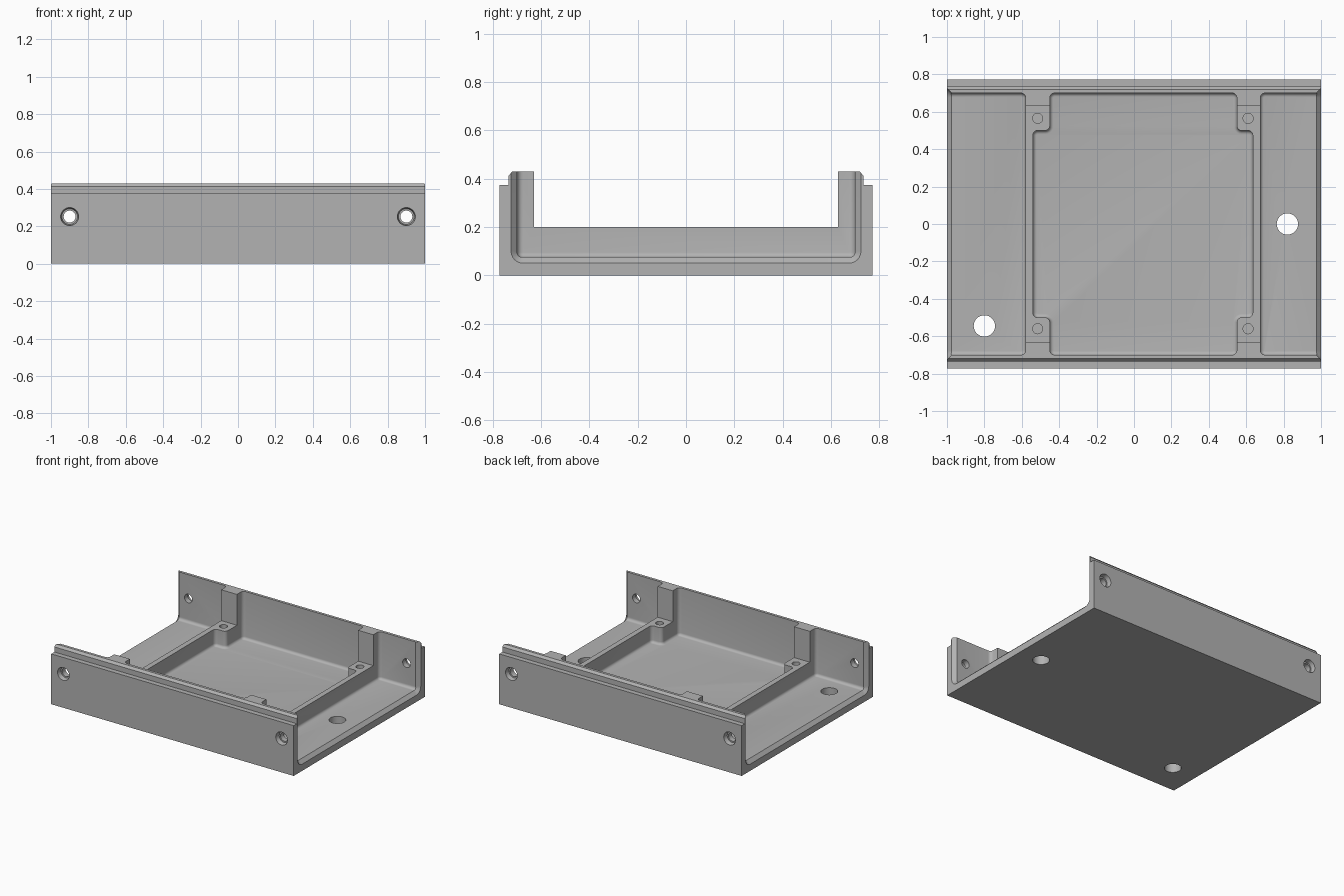
import bpy, bmesh, math
from mathutils import Matrix, Vector

cube = bpy.data.objects.get("Cube")
if cube:
    bpy.data.objects.remove(cube, do_unlink=True)

grey = bpy.data.materials.new("mid grey")
grey.use_nodes = True
COLOUR = (0.45, 0.45, 0.45, 1)
grey.diffuse_color = COLOUR
grey.node_tree.nodes["Principled BSDF"].inputs["Base Color"].default_value = COLOUR

LENGTH, DEPTH, TOP = 1.0, 0.772, 0.43     # half length, half depth, height
WALL, FLOOR, RIB_TOP = 0.70, 0.075, 0.20  # inner wall, floor and rib heights


def finish(bm, name):
    bmesh.ops.recalc_face_normals(bm, faces=bm.faces)
    mesh = bpy.data.meshes.new(name)
    bm.to_mesh(mesh)
    bm.free()
    mesh.materials.append(grey)
    obj = bpy.data.objects.new(name, mesh)
    bpy.context.collection.objects.link(obj)
    return obj


def extrude(points, offset, name):
    """Prism from a 3D outline."""
    bm = bmesh.new()
    face = bm.faces.new([bm.verts.new(p) for p in points])
    ext = bmesh.ops.extrude_face_region(bm, geom=[face])["geom"]
    verts = [v for v in ext if isinstance(v, bmesh.types.BMVert)]
    bmesh.ops.translate(bm, verts=verts, vec=offset)
    return finish(bm, name)


def pocket(plan, name):
    """Pocket cutter with rounded corners and a filleted floor."""
    obj = extrude([(x, y, FLOOR) for x, y in plan], (0, 0, 0.6), name)
    bm = bmesh.new()
    bm.from_mesh(obj.data)
    upright = [e for e in bm.edges if abs(e.verts[0].co.z - e.verts[1].co.z) > 0.1]
    bmesh.ops.bevel(bm, geom=upright, offset=0.025, segments=5, profile=0.5,
                    affect='EDGES', clamp_overlap=False)
    low = [e for e in bm.edges if all(v.co.z < FLOOR + 0.001 for v in e.verts)]
    bmesh.ops.bevel(bm, geom=low, offset=0.02, segments=5, profile=0.5,
                    affect='EDGES', clamp_overlap=False)
    bmesh.ops.recalc_face_normals(bm, faces=bm.faces)
    bm.to_mesh(obj.data)
    bm.free()
    return obj


def cylinder(centre, direction, r1, r2, length, name):
    """Round cutter, r1 at the tail and r2 at the head of its direction."""
    bm = bmesh.new()
    turn = Vector((0, 0, 1)).rotation_difference(Vector(direction)).to_matrix().to_4x4()
    bmesh.ops.create_cone(bm, cap_ends=True, segments=32, radius1=r1, radius2=r2,
                          depth=length, matrix=Matrix.Translation(centre) @ turn)
    return finish(bm, name)


def u_section(x, grow):
    """Rounded channel section, widened by grow."""
    w, z, r = WALL + grow, FLOOR - grow, 0.025 + grow
    ring = [(x, -w, 0.7)]
    for side in (-1, 1):
        for i in range(7):
            a = math.radians(15 * i)
            if side > 0:
                a = math.pi / 2 - a
            ring.append((x, side * (w - r + r * math.cos(a)), z + r - r * math.sin(a)))
    return ring + [(x, w, 0.7)]


def flared_end(side):
    """Cutter for the sloped edge around each open end."""
    bm = bmesh.new()
    a, b = [[bm.verts.new(p) for p in u_section(side * x, g)]
            for x, g in ((0.972, -0.003), (1.002, 0.027))]
    n = len(a)
    for i in range(n):
        j = (i + 1) % n
        bm.faces.new((a[i], a[j], b[j], b[i]))
    bm.faces.new(a)
    bm.faces.new(b)
    return finish(bm, "end_flare_cutter")


# Outer block with a stepped, chamfered lip along both long walls
half = [(DEPTH, 0), (DEPTH, 0.375), (0.735, 0.375), (0.735, 0.413), (0.72, TOP)]
outline = half + [(-y, z) for y, z in reversed(half)]
tray = extrude([(-LENGTH, y, z) for y, z in outline], (2 * LENGTH, 0, 0), "enclosure_tray")

cutters = []

# Central pocket, notched around the four corner bosses
right_side = [(0.55, WALL), (0.55, 0.5), (0.635, 0.5)]
left_side = [(-0.54, 0.5), (-0.45, 0.5), (-0.45, WALL)]
plan = right_side + [(x, -y) for x, y in reversed(right_side)]
plan += [(x, -y) for x, y in reversed(left_side)] + left_side
cutters.append(pocket(plan, "centre_pocket_cutter"))

# Open pockets and flared edges at both ends
for side, start in ((-1, -0.58), (1, 0.675)):
    end = side * 1.1
    cutters.append(pocket([(start, -WALL), (end, -WALL), (end, WALL), (start, WALL)],
                          "end_pocket_cutter"))
    cutters.append(flared_end(side))

# Lowered ribs and bosses between the tall posts
cutters.append(extrude([(-0.8, -0.63, RIB_TOP), (0.8, -0.63, RIB_TOP),
                        (0.8, 0.63, RIB_TOP), (-0.8, 0.63, RIB_TOP)],
                       (0, 0, 0.6), "rib_top_cutter"))

# Blind holes in the bosses
for x in (-0.515, 0.61):
    for y in (-0.56, 0.565):
        cutters.append(cylinder((x, y, RIB_TOP), (0, 0, 1), 0.027, 0.027, 0.2,
                                "boss_hole_cutter"))

# Cable holes through the floor
for x, y in ((-0.8, -0.545), (0.82, 0)):
    cutters.append(cylinder((x, y, 0), (0, 0, 1), 0.057, 0.057, 0.4, "floor_hole_cutter"))

# Recessed screw holes through the long walls
for x in (-0.9, 0.9):
    for side in (-1, 1):
        cutters.append(cylinder((x, side * 0.74, 0.252), (0, side, 0), 0.032, 0.032, 0.2,
                                "screw_hole_cutter"))
        cutters.append(cylinder((x, side * 0.76, 0.252), (0, side, 0), 0.042, 0.05, 0.04,
                                "screw_recess_cutter"))

bpy.context.view_layer.objects.active = tray
for cutter in cutters:
    mod = tray.modifiers.new(cutter.name, 'BOOLEAN')
    mod.operation = 'DIFFERENCE'
    mod.solver = 'EXACT'
    mod.object = cutter
    cutter.hide_render = True
    bpy.ops.object.modifier_apply(modifier=mod.name)
    bpy.data.objects.remove(cutter, do_unlink=True)

bpy.ops.object.select_all(action='DESELECT')
tray.select_set(True)
bpy.ops.object.shade_smooth_by_angle(angle=math.radians(30))
